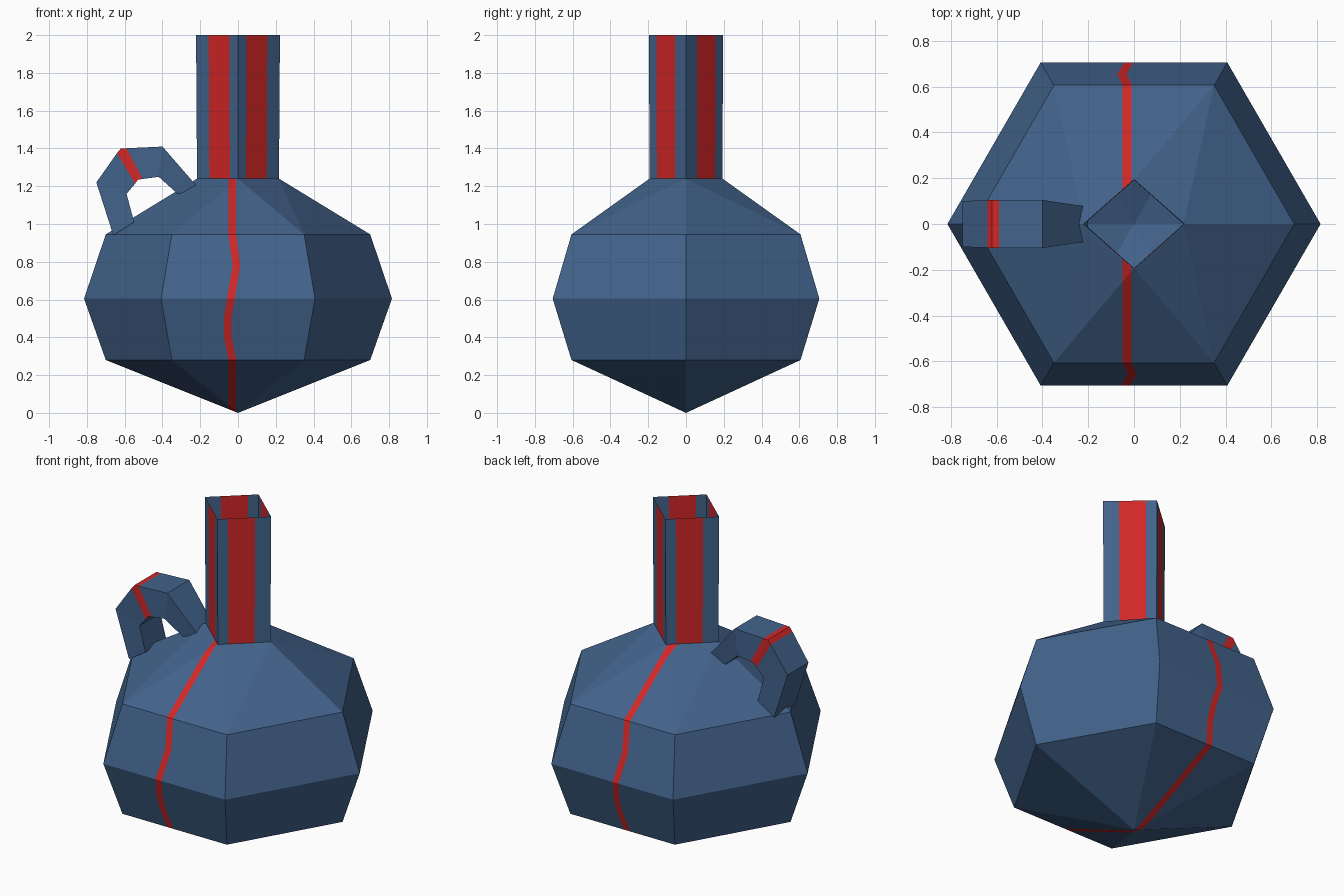
import bpy, bmesh
from math import cos, sin, radians
from mathutils import Vector

if "Cube" in bpy.data.objects:
    bpy.data.objects.remove(bpy.data.objects["Cube"], do_unlink=True)


def material(name, color):
    mat = bpy.data.materials.new(name)
    mat.use_nodes = True
    mat.diffuse_color = color
    bsdf = next(n for n in mat.node_tree.nodes if n.type == "BSDF_PRINCIPLED")
    bsdf.inputs["Base Color"].default_value = color
    bsdf.inputs["Roughness"].default_value = 0.8
    return mat


BLUE = material("slate_blue", (0.055, 0.125, 0.26, 1))
RED = material("stripe_red", (0.65, 0.02, 0.02, 1))


def finish(bm, name):
    bmesh.ops.recalc_face_normals(bm, faces=bm.faces[:])
    mesh = bpy.data.meshes.new(name)
    bm.to_mesh(mesh)
    bm.free()
    mesh.materials.append(BLUE)
    mesh.materials.append(RED)
    obj = bpy.data.objects.new(name, mesh)
    bpy.context.collection.objects.link(obj)
    return obj


def hex_ring(bm, r, z):
    return [bm.verts.new((r * cos(radians(60 * i)), r * sin(radians(60 * i)), z))
            for i in range(6)]


def bridge(bm, a, b):
    n = len(a)
    return [bm.faces.new((a[i], a[(i + 1) % n], b[(i + 1) % n], b[i])) for i in range(n)]


def diamond(bm, rx, ry, z):
    return [bm.verts.new(p) for p in ((rx, 0, z), (0, ry, z), (-rx, 0, z), (0, -ry, z))]


def slab(bm, z0, z1, side):
    """Faces between two heights on the front (-1) or back (1)."""
    out = []
    for f in bm.faces:
        c = f.calc_center_median()
        if z0 < c.z < z1 and c.y * side > 0:
            out.append(f)
    return out


def cut(bm, faces, point, normal):
    geom = set(faces)
    for f in faces:
        geom.update(f.edges)
        geom.update(f.verts)
    bmesh.ops.bisect_plane(bm, geom=list(geom), dist=1e-5, plane_co=point, plane_no=normal)


# Hexagonal body: pointed base, wide belly, shoulder closing on the square neck
bm = bmesh.new()
low, belly, high = hex_ring(bm, 0.70, 0.28), hex_ring(bm, 0.815, 0.605), hex_ring(bm, 0.70, 0.945)
tip = bm.verts.new((0, 0, 0))
for i in range(6):
    bm.faces.new((tip, low[(i + 1) % 6], low[i]))
bridge(bm, low, belly)
bridge(bm, belly, high)
right, back, left, front = diamond(bm, 0.217, 0.193, 1.24)
for end, h in ((right, (0, 1, 5)), (left, (3, 2, 4))):
    for mid, k in ((back, h[1]), (front, h[2])):
        bm.faces.new((end, high[h[0]], high[k]))
        bm.faces.new((end, high[k], mid))
bm.faces.new((back, high[1], high[2]))
bm.faces.new((front, high[4], high[5]))

# Wavering stripe down the front and back: (height, sideways shift)
STRIPE_X, HALF = -0.03, 0.02
wave = [(0, 0), (0.28, 0), (0.41, -0.025), (0.5, -0.025), (0.78, 0.022), (0.945, 0), (1.24, 0)]
for z, _ in wave[2:5]:
    cut(bm, bm.faces[:], (0, 0, z), (0, 0, 1))
for (z0, d0), (z1, d1) in zip(wave, wave[1:]):
    for side in (-1, 1):
        a = Vector((STRIPE_X - side * d0, 0, z0))
        b = Vector((STRIPE_X - side * d1, 0, z1))
        normal = (b - a).cross(Vector((0, 1, 0)))
        for edge in (-HALF, HALF):
            cut(bm, slab(bm, z0, z1, side), a + Vector((edge, 0, 0)), normal)
        for f in slab(bm, z0, z1, side):
            c = f.calc_center_bounds()
            middle = a.lerp(b, (c.z - z0) / (z1 - z0)).x
            if abs(c.x - middle) < HALF:
                f.material_index = 1
finish(bm, "body")

# Plain lining over the bottom of the inside
bm = bmesh.new()
rim = hex_ring(bm, 0.35, 0.146)
tip = bm.verts.new((0, 0, 0.006))
for i in range(6):
    bm.faces.new((tip, rim[i], rim[(i + 1) % 6]))
finish(bm, "inner_floor")

# Open square neck, one red stripe on each wall
bm = bmesh.new()
bottom, top = [], []
for ring, rx, ry, z in ((bottom, 0.217, 0.193, 1.24), (top, 0.222, 0.196, 2.0)):
    for sx, sy in ((1, 1), (-1, 1), (-1, -1), (1, -1)):
        ts = (0, 0.3, 0.8) if sx * sy > 0 else (0, 0.2, 0.7)
        for t in ts:
            u = t if sx * sy > 0 else 1 - t
            ring.append(bm.verts.new((sx * rx * (1 - u), sy * ry * u, z)))
for i, f in enumerate(bridge(bm, bottom, top)):
    f.material_index = int(i % 3 == 1)
finish(bm, "neck")

# Angular loop handle: outer point, inner point, half width at each bend
bends = [((-0.66, 0.94), (-0.55, 1.01), 0.10),
         ((-0.75, 1.22), (-0.59, 1.16), 0.10),
         ((-0.64, 1.376), (-0.545, 1.213), 0.104),
         ((-0.62, 1.40), (-0.53, 1.235), 0.105),
         ((-0.59, 1.401), (-0.505, 1.238), 0.105),
         ((-0.40, 1.41), (-0.42, 1.25), 0.105),
         ((-0.20, 1.18), (-0.32, 1.16), 0.075)]
bm = bmesh.new()
rings = []
for (ox, oz), (ix, iz), w in bends:
    rings.append([bm.verts.new(p) for p in
                  ((ox, -w, oz), (ox, w, oz), (ix, w, iz), (ix, -w, iz))])
for i, (a, b) in enumerate(zip(rings, rings[1:])):
    for f in bridge(bm, a, b):
        f.material_index = int(i in (2, 3))
bm.faces.new(rings[0])
bm.faces.new(rings[-1])
finish(bm, "handle")
